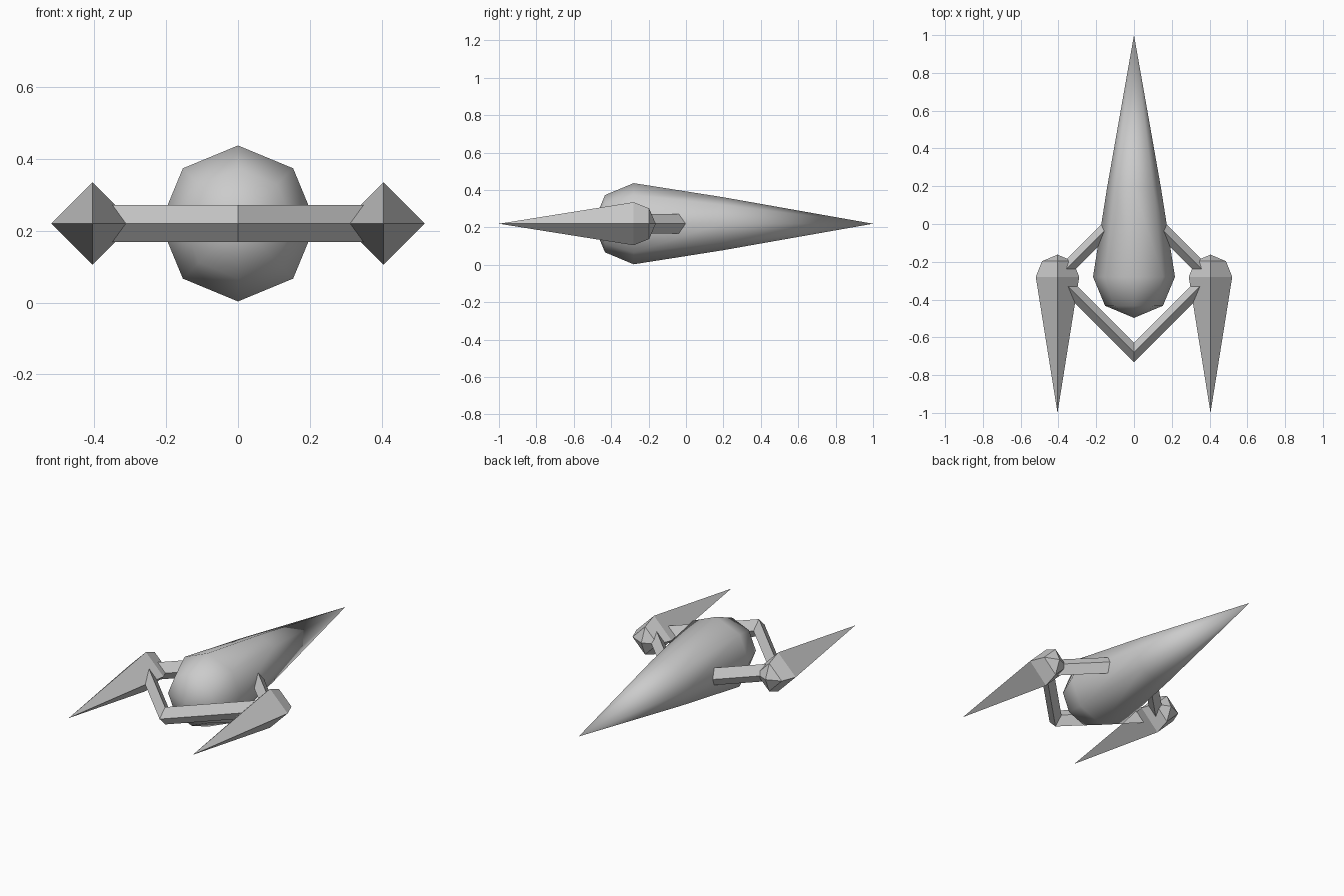
import bpy, bmesh
from math import sin, cos, pi

if "Cube" in bpy.data.objects:
    bpy.data.objects.remove(bpy.data.objects["Cube"])

Z = 0.22      # height of the common mid-plane
Y0 = -0.28    # widest station of hull, pods and frame


def finish(bm, name, smooth):
    bmesh.ops.recalc_face_normals(bm, faces=bm.faces)
    for f in bm.faces:
        f.smooth = smooth
    me = bpy.data.meshes.new(name)
    bm.to_mesh(me)
    bm.free()
    ob = bpy.data.objects.new(name, me)
    bpy.context.collection.objects.link(ob)
    return ob


def spindle(name, x, start, rings, end, sides, smooth):
    """Closed pointed body turned around a line parallel to y."""
    bm = bmesh.new()
    loops = [[bm.verts.new((x + r * cos(2 * pi * i / sides), y,
                            Z + r * sin(2 * pi * i / sides)))
              for i in range(sides)] for y, r in rings]
    a, b = bm.verts.new((x, start, Z)), bm.verts.new((x, end, Z))
    for i in range(sides):
        j = (i + 1) % sides
        bm.faces.new((a, loops[0][i], loops[0][j]))
        bm.faces.new((b, loops[-1][i], loops[-1][j]))
        for p, q in zip(loops, loops[1:]):
            bm.faces.new((p[i], p[j], q[j], q[i]))
    return finish(bm, name, smooth)


# Main teardrop hull: rounded nose, long tapering tail
spindle("hull", 0, Y0 - 0.217,
        [(Y0 - 0.153, 0.153), (Y0, 0.217), (0.19, 0.143)], 1.0, 8, True)

# Two four-sided pods with long forward spikes
for side, label in ((-1, "left"), (1, "right")):
    spindle(label + "_pod", side * 0.405, -1.0,
            [(Y0, 0.115), (Y0 + 0.083, 0.082)], -0.162, 4, False)

# Diamond-shaped frame of square bars, joining hull and pods
bm = bmesh.new()
R, r = 0.4, 0.051
grid = [[bm.verts.new(((R + r * cos(j * pi / 2)) * cos(i * pi / 2),
                       Y0 + (R + r * cos(j * pi / 2)) * sin(i * pi / 2),
                       Z + r * sin(j * pi / 2)))
         for j in range(4)] for i in range(4)]
for i in range(4):
    for j in range(4):
        k, l = (i + 1) % 4, (j + 1) % 4
        bm.faces.new((grid[i][j], grid[k][j], grid[k][l], grid[i][l]))
finish(bm, "diamond_frame", False)
